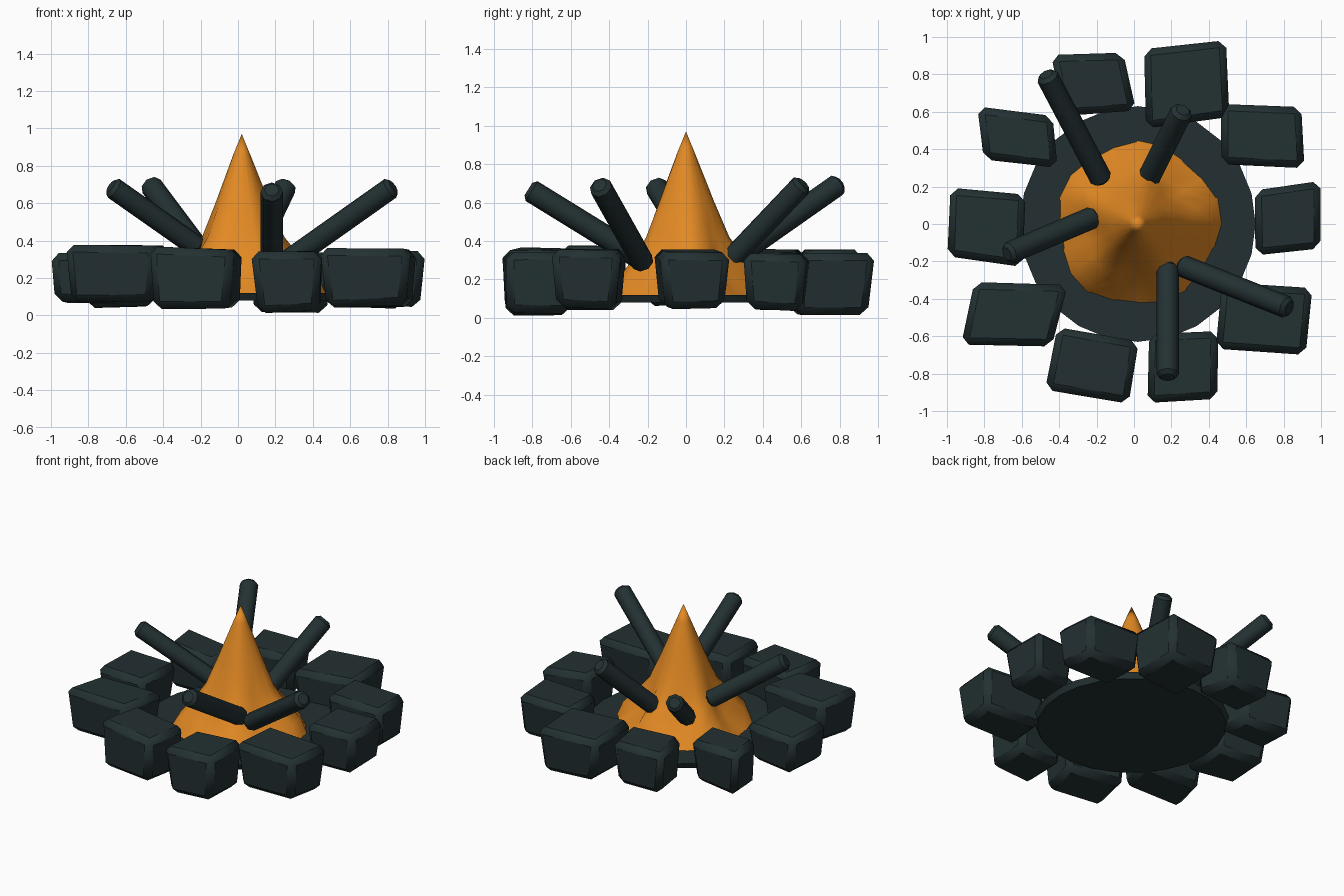
import bpy, bmesh, random
from math import sin, cos, pi, radians
from mathutils import Vector

random.seed(4)
cube = bpy.data.objects.get("Cube")
if cube:
    bpy.data.objects.remove(cube, do_unlink=True)


def material(name, colour):
    mat = bpy.data.materials.new(name)
    mat.use_nodes = True
    mat.diffuse_color = (*colour, 1)
    mat.node_tree.nodes["Principled BSDF"].inputs["Base Color"].default_value = (*colour, 1)
    return mat


charcoal = material("charcoal", (0.017, 0.03, 0.032))
orange = material("flame orange", (0.76, 0.25, 0.017))


def finish(bm, name, mat, angle, bevel=0):
    """Turn a bmesh into a shaded object, with optional chamfered edges."""
    bmesh.ops.recalc_face_normals(bm, faces=bm.faces)
    mesh = bpy.data.meshes.new(name)
    bm.to_mesh(mesh)
    bm.free()
    mesh.materials.append(mat)
    obj = bpy.data.objects.new(name, mesh)
    bpy.context.collection.objects.link(obj)
    bpy.ops.object.select_all(action="DESELECT")
    obj.select_set(True)
    bpy.context.view_layer.objects.active = obj
    bpy.ops.object.shade_smooth_by_angle(angle=radians(angle))
    if bevel:
        mod = obj.modifiers.new("chamfer", "BEVEL")
        mod.width, mod.segments = bevel, 1
        mod.limit_method, mod.angle_limit = "ANGLE", radians(50)
    return obj


def stone(name, x, y, width, depth, turn, lean, low, high):
    """Skewed block: turn angles its width, lean angles its depth."""
    u = Vector((cos(radians(turn)), sin(radians(turn)), 0)) * width
    v = Vector((-sin(radians(lean)), cos(radians(lean)), 0)) * depth
    bm = bmesh.new()
    bmesh.ops.create_cube(bm, size=1)
    for vert in bm.verts:
        c = vert.co
        taper = 1.02 if c.z > 0 else 0.9
        jitter = Vector([random.uniform(-0.012, 0.012) for _ in range(3)])
        base = Vector((x, y, high if c.z > 0 else low))
        vert.co = base + (u * c.x + v * c.y) * taper + jitter
    finish(bm, name, charcoal, 60, 0.04)


def log(name, inner, outer):
    bm = bmesh.new()
    a, b = Vector(inner), Vector(outer)
    bmesh.ops.create_cone(bm, cap_ends=True, segments=8, radius1=0.06,
                          radius2=0.06, depth=(b - a).length)
    bm.transform((b - a).to_track_quat("Z", "Y").to_matrix().to_4x4())
    bmesh.ops.translate(bm, verts=bm.verts, vec=(a + b) / 2)
    finish(bm, name, charcoal, 60, 0.02)


# Ring of stones, anticlockwise from the back
stones = [
    (0.28, 0.75, 0.43, 0.41, 6, 2, 0.02, 0.33),
    (0.68, 0.47, 0.44, 0.32, -3, 1, 0.04, 0.34),
    (-0.215, 0.75, 0.38, 0.33, 3, 12, 0.05, 0.36),
    (-0.625, 0.46, 0.39, 0.28, -5, 6, 0.05, 0.35),
    (-0.785, -0.01, 0.4, 0.37, -8, -3, 0.07, 0.34),
    (-0.64, -0.485, 0.49, 0.34, -3, -12, 0.08, 0.37),
    (-0.225, -0.765, 0.45, 0.34, -10, -12, 0.04, 0.36),
    (0.265, -0.77, 0.36, 0.36, 3, -2, 0.02, 0.34),
    (0.7, -0.51, 0.48, 0.35, -4, -4, 0.05, 0.36),
    (0.82, 0.03, 0.34, 0.35, 7, 0, 0.05, 0.35),
]
for i, spec in enumerate(stones):
    stone(f"ring_stone_{i + 1}", *spec)

# Leaning logs, each from its foot in the fire to its raised end
log("log_back_right", (-0.17, 0.23, 0.3), (-0.47, 0.80, 0.7))
log("log_back_left", (0.07, 0.23, 0.3), (0.26, 0.61, 0.7))
log("log_right", (-0.21, 0.04, 0.36), (-0.68, -0.16, 0.69))
log("log_front", (0.18, -0.22, 0.3), (0.18, -0.82, 0.67))
log("log_left", (0.25, -0.22, 0.28), (0.83, -0.45, 0.69))

# Ash bed under the fire
bm = bmesh.new()
bmesh.ops.create_cone(bm, cap_ends=True, segments=24, radius1=0.61, radius2=0.63, depth=0.04)
bmesh.ops.translate(bm, verts=bm.verts, vec=(0.02, 0, 0.1))
finish(bm, "ash_bed", charcoal, 30)

# Flame: stacked rings with folds that fade towards foot and tip
SIDES = 20
bm = bmesh.new()
rings = []
for z, radius, fold in [(0.11, 0.44, 0.03), (0.22, 0.345, 0.17), (0.32, 0.27, 0.14),
                        (0.42, 0.215, 0.06), (0.6, 0.145, 0.03), (0.86, 0.045, 0)]:
    ring = []
    for i in range(SIDES):
        t = 2 * pi * i / SIDES
        r = radius * (1 + fold * sin(5 * t + 0.6) + fold * 0.4 * cos(3 * t))
        ring.append(bm.verts.new((0.02 + r * cos(t), r * sin(t), z)))
    rings.append(ring)
tip = bm.verts.new((0.02, 0, 0.97))
for i in range(SIDES):
    j = (i + 1) % SIDES
    for low, high in zip(rings, rings[1:]):
        bm.faces.new((low[i], low[j], high[j], high[i]))
    bm.faces.new((rings[-1][i], rings[-1][j], tip))
bm.faces.new(rings[0])
finish(bm, "flame", orange, 60)
